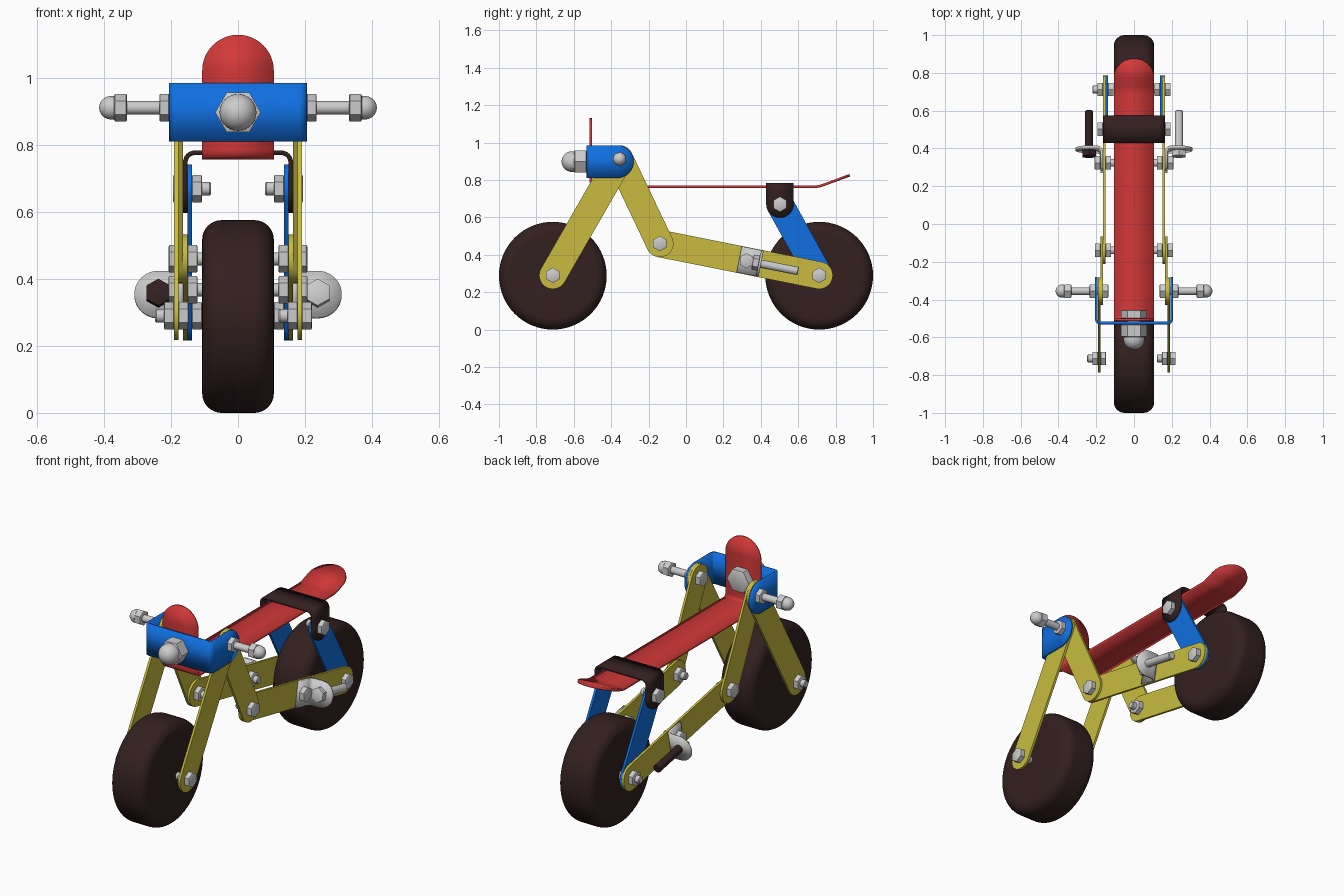
import bpy, bmesh
from math import sin, cos, pi, hypot
from mathutils import Vector

if "Cube" in bpy.data.objects:
    bpy.data.objects.remove(bpy.data.objects["Cube"])

def material(name, rgb):
    m = bpy.data.materials.new(name)
    m.diffuse_color = (*rgb, 1)
    m.use_nodes = True
    m.node_tree.nodes["Principled BSDF"].inputs["Base Color"].default_value = m.diffuse_color
    return m

YELLOW = material("yellow", (0.58, 0.50, 0.05))
BLUE = material("blue", (0.005, 0.16, 0.75))
RED = material("red", (0.65, 0.04, 0.04))
DARK = material("dark_brown", (0.033, 0.014, 0.014))

def finish(name, bm, mat=None, solid=0):
    bmesh.ops.remove_doubles(bm, verts=bm.verts, dist=1e-5)
    bmesh.ops.recalc_face_normals(bm, faces=bm.faces)
    me = bpy.data.meshes.new(name)
    bm.to_mesh(me)
    bm.free()
    ob = bpy.data.objects.new(name, me)
    bpy.context.collection.objects.link(ob)
    if mat:
        me.materials.append(mat)
    if solid:
        mod = ob.modifiers.new("thickness", "SOLIDIFY")
        mod.thickness, mod.offset, mod.use_even_offset = solid, 0, True
    bpy.ops.object.select_all(action="DESELECT")
    ob.select_set(True)
    bpy.context.view_layer.objects.active = ob
    bpy.ops.object.shade_smooth_by_angle(angle=0.6)
    return ob

def lathe(name, profile, origin, axis, segs=32, mat=None, phase=pi / 2):
    """Revolve (radius, distance) points about an axis; 6 segments make a hex."""
    q = Vector(axis).to_track_quat("Z", "Y")
    bm = bmesh.new()
    rings = [[bm.verts.new(Vector(origin) + q @ Vector((
        r * cos(phase + 2 * pi * i / segs), r * sin(phase + 2 * pi * i / segs), t)))
        for i in range(segs)] for r, t in profile]
    for a, b in zip(rings, rings[1:]):
        for i in range(segs):
            j = (i + 1) % segs
            bm.faces.new((a[i], a[j], b[j], b[i]))
    bm.faces.new(rings[0])
    bm.faces.new(rings[-1])
    return finish(name, bm, mat)

def hexagon(name, origin, axis, r=0.041, h=0.03, mat=None, phase=pi / 2):
    c = 0.1 * r
    lathe(name, [(r - c, 0), (r, c / 2), (r, h - c / 2), (r - c, h)], origin, axis, 6, mat, phase)

def rod(name, origin, axis, length, r=0.02, mat=None):
    lathe(name, [(r, 0), (r, length - 0.004), (r - 0.004, length)], origin, axis, 24, mat)

def dome(name, origin, axis, r, h):
    arc = [(r * cos(t * pi / 20), h * (0.2 + 0.8 * sin(t * pi / 20))) for t in range(10)]
    lathe(name, [(r, 0)] + arc + [(r * 0.02, h)], origin, axis, 32)

def bar(name, side, p, q, x0, x1, mat, r=0.073):
    """Flat round-ended bar between two (y, z) points."""
    p, q = Vector(p), Vector(q)
    d = (q - p).normalized()
    n = Vector((-d.y, d.x))
    outline = [c + r * s * (d * sin(t) + n * cos(t)) for c, s in ((q, 1), (p, -1))
               for t in (pi * i / 20 for i in range(21))]
    bm = bmesh.new()
    f = bm.faces.new([bm.verts.new((side * x0, v.x, v.y)) for v in outline])
    ext = bmesh.ops.extrude_face_region(bm, geom=[f])["geom"]
    bmesh.ops.translate(bm, vec=(side * (x1 - x0), 0, 0),
                        verts=[v for v in ext if isinstance(v, bmesh.types.BMVert)])
    finish(name, bm, mat)

def strip(name, path, half, place, mat=None, bend=0.025, thick=0.0135, ends=(True, True)):
    """Bent sheet along a 2D path, with optional semicircular ends."""
    pts = [Vector(p) for p in path]
    rows = [(pts[0], half)]
    for a, b, c in zip(pts, pts[1:], pts[2:]):
        s, e = b + (a - b).normalized() * bend, b + (c - b).normalized() * bend
        for t in (i / 6 for i in range(7)):
            rows.append(((1 - t) ** 2 * s + 2 * t * (1 - t) * b + t * t * e, half))
    rows.append((pts[-1], half))

    def rounded(end, toward):
        d = (toward - end).normalized()
        return [(end + d * half * (1 - cos(t * pi / 24)), half * sin(t * pi / 24)) for t in range(13)]
    if ends[0]:
        rows = rounded(pts[0], pts[1]) + rows[1:]
    if ends[1]:
        rows = rows[:-1] + rounded(pts[-1], pts[-2])[::-1]
    bm = bmesh.new()
    pairs = []
    for p, w in rows:
        if w < 1e-6:
            v = bm.verts.new(place(p, 0))
            pairs.append((v, v))
        else:
            pairs.append((bm.verts.new(place(p, -w)), bm.verts.new(place(p, w))))
    for (a, b), (c, d) in zip(pairs, pairs[1:]):
        bm.faces.new(list(dict.fromkeys((a, b, d, c))))
    finish(name, bm, mat, thick)

def bolt(name, side, yz, inner, outer, nut_outside=False):
    """Head on one face, nut with a protruding shaft end on the other."""
    head, nut, s = (inner, outer, side) if nut_outside else (outer, inner, -side)
    y, z = yz
    hexagon(name + "_head", (side * head, y, z), (-s, 0, 0))
    hexagon(name + "_nut", (side * nut, y, z), (s, 0, 0))
    rod(name + "_shaft", (side * head, y, z), (s, 0, 0), outer - inner + 0.057)

# key joints (y, z)
FRONT, REAR = (-0.712, 0.29), (0.712, 0.29)
HEAD, MID, SEAT = (-0.355, 0.912), (-0.14, 0.46), (0.502, 0.67)

# wheels
corner = [(0.23 + 0.058 * sin(t * pi / 16), -0.049 - 0.058 * cos(t * pi / 16)) for t in range(9)]
tyre = [(0.02, -0.105), (0.17, -0.107)] + corner
tyre += [(r, -x) for r, x in reversed(tyre)]
for name, y in (("front_wheel", -0.712), ("rear_wheel", 0.712)):
    lathe(name, tyre, (0, y, 0.288), (1, 0, 0), 64, DARK)

# frame bars, bolts, handle grips and foot pegs on both sides
D = Vector((MID[0] - REAR[0], MID[1] - REAR[1])).normalized() * -1
N = Vector((-D.y, D.x))
C = Vector((0.402, 0.352))
for side, tag in ((1, "right_"), (-1, "left_")):
    bar(tag + "front_fork", side, FRONT, HEAD, 0.178, 0.191, YELLOW)
    bar(tag + "down_bar", side, HEAD, MID, 0.1645, 0.1775, YELLOW)
    bar(tag + "lower_bar", side, MID, REAR, 0.151, 0.164, YELLOW)
    bar(tag + "rear_strut", side, REAR, SEAT, 0.1375, 0.1505, BLUE)
    bolt(tag + "front_axle", side, FRONT, 0.178, 0.191, side < 0)
    bolt(tag + "rear_axle", side, REAR, 0.1375, 0.164, side < 0)
    bolt(tag + "middle_bolt", side, MID, 0.151, 0.1775)
    bolt(tag + "seat_bolt", side, SEAT, 0.1375, 0.164)

    # handle grip
    ax = (side, 0, 0)
    at = lambda x: (side * x, *HEAD)
    hexagon(tag + "grip_head", at(0.136), ax)
    rod(tag + "grip_shaft", at(0.14), ax, 0.21)
    hexagon(tag + "grip_nut", at(0.205), ax)
    hexagon(tag + "grip_cap_nut", at(0.332), ax, h=0.038)
    dome(tag + "grip_dome", at(0.37), ax, 0.035, 0.045)

    # foot peg bracket and peg
    def local(x, u, v):
        p = C + D * u + N * v
        return Vector((side * x, p.x, p.y))
    strip(tag + "peg_bracket", [(0.171, -0.12), (0.171, -0.007), (0.31, -0.007)], 0.071,
          lambda p, w: local(p.x, p.y, w), bend=0.03, ends=(False, True))
    bolt(tag + "bracket_bolt", side, C - D * 0.08, 0.151, 0.178)
    mat = DARK if side < 0 else None
    axis = Vector((0, D.x, D.y))
    hexagon(tag + "peg_head", local(0.238, -0.013, 0), -axis, 0.041, 0.034, mat)
    rod(tag + "peg", local(0.238, -0.013, 0), axis, 0.215, 0.022, mat)

# seat with upright front and raised tail
strip("seat", [(-0.508, 1.13), (-0.508, 0.764), (0.71, 0.764), (0.875, 0.825)], 0.107,
      lambda p, w: Vector((w, p.x, p.y)), RED)
# saddle clamp over the seat
strip("seat_clamp", [(0.158, 0.598), (0.158, 0.778), (-0.158, 0.778), (-0.158, 0.598)], 0.073,
      lambda p, w: Vector((p.x, 0.502 + w, p.y)), DARK, bend=0.035)
# handlebar bracket
strip("handlebar_bracket", [(0.199, -0.28), (0.199, -0.524), (-0.199, -0.524), (-0.199, -0.28)],
      0.0875, lambda p, w: Vector((p.x, p.y, 0.898 + w)), BLUE, bend=0.02)

# headlight
hexagon("headlight_bolt_head", (0, -0.502, 0.898), (0, 1, 0), 0.068, 0.047, phase=0)
rod("headlight_shaft", (0, -0.49, 0.898), (0, -1, 0), 0.08, 0.035)
hexagon("headlight_nut", (0, -0.531, 0.898), (0, -1, 0), 0.068, 0.067, phase=0)
dome("headlight_dome", (0, -0.597, 0.898), (0, -1, 0), 0.055, 0.068)
